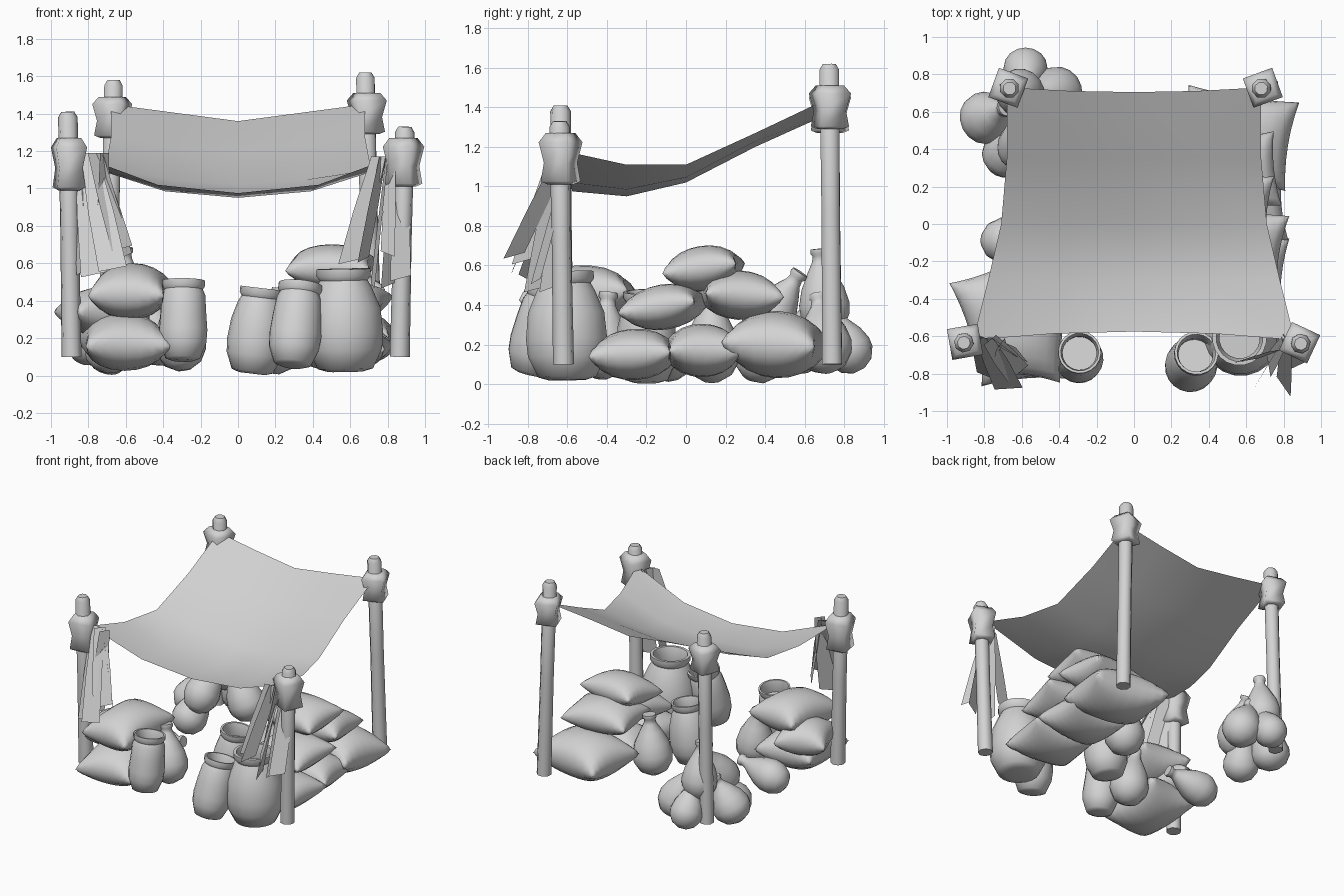
import bpy, bmesh, math
from mathutils import Vector, Matrix

cube = bpy.data.objects.get("Cube")
if cube:
    bpy.data.objects.remove(cube, do_unlink=True)

GREY = (0.65, 0.65, 0.65, 1)
mat = bpy.data.materials.new("plain grey")
mat.use_nodes = True
mat.diffuse_color = GREY
mat.node_tree.nodes["Principled BSDF"].inputs["Base Color"].default_value = GREY


def finish(name, bm, angle=40, matrix=Matrix(), fix_normals=True):
    if fix_normals:
        bmesh.ops.recalc_face_normals(bm, faces=bm.faces)
    mesh = bpy.data.meshes.new(name)
    bm.to_mesh(mesh)
    bm.free()
    obj = bpy.data.objects.new(name, mesh)
    bpy.context.collection.objects.link(obj)
    mesh.materials.append(mat)
    mesh.transform(matrix)
    bpy.ops.object.select_all(action="DESELECT")
    obj.select_set(True)
    bpy.context.view_layer.objects.active = obj
    bpy.ops.object.shade_smooth_by_angle(angle=math.radians(angle))


def lathe(name, profile, sides, matrix=Matrix(), angle=40):
    """Turn (radius, height) pairs round z; ends are closed."""
    bm = bmesh.new()
    rings = []
    for r, z in profile:
        rings.append([bm.verts.new((r * math.cos(t * math.tau / sides),
                                    r * math.sin(t * math.tau / sides), z))
                      for t in range(sides)])
    for low, high in zip(rings, rings[1:]):
        for i in range(sides):
            j = (i + 1) % sides
            bm.faces.new((low[i], low[j], high[j], high[i]))
    bm.faces.new(rings[0][::-1])
    bm.faces.new(rings[-1])
    finish(name, bm, angle, matrix)


def aim(start, direction):
    return Matrix.Translation(start) @ Vector(direction).to_track_quat("Z", "Y").to_matrix().to_4x4()


# Posts, each with a waisted block near the top and a bevelled tip
def post(name, foot, head, collar_low, collar_high, turn):
    foot, head = Vector(foot), Vector(head)
    axis = head - foot
    length = axis.length
    lathe(name, [(0.054, 0), (0.05, length * 0.5), (0.053, length - 0.03), (0.035, length)],
          8, aim(foot, axis), 60)
    h = collar_high - collar_low
    t = (collar_low - foot.z) / axis.z
    place = Matrix.Translation(foot + axis * t) @ Matrix.Rotation(math.radians(turn), 4, "Z")
    lathe(name + "_collar", [(0.07, 0), (0.107, h * 0.06), (0.09, h * 0.42),
                             (0.118, h * 0.82), (0.08, h)], 4, place, 95)


post("front_right_post", (-0.89, -0.62, 0.1), (-0.91, -0.635, 1.41), 0.99, 1.27, 55)
post("front_left_post", (0.865, -0.62, 0.1), (0.892, -0.64, 1.33), 1.01, 1.27, 20)
post("back_left_post", (0.72, 0.74, 0.1), (0.68, 0.725, 1.62), 1.29, 1.51, 65)
post("back_right_post", (-0.7, 0.74, 0.1), (-0.665, 0.725, 1.58), 1.27, 1.49, 25)

# Sagging canopy: rows of (y, half width, edge height, middle height, sag power)
ROWS = [(0.73, 0.68, 1.45, 1.36, 1.0), (0.35, 0.68, 1.27, 1.2, 1.3),
        (0.0, 0.71, 1.11, 1.02, 1.8), (-0.3, 0.78, 1.11, 0.95, 2.2),
        (-0.62, 0.86, 1.18, 0.975, 2.2)]
bm = bmesh.new()
grid = []
for n, (y, half, edge, middle, power) in enumerate(ROWS):
    bow = (-0.025, 0, 0, 0, 0.045)[n]
    grid.append([bm.verts.new((half * u, y + bow * (1 - u * u),
                               middle + (edge - middle) * abs(u) ** power))
                 for u in (-1, -0.5, 0, 0.5, 1)])
for a, b in zip(grid, grid[1:]):
    for i in range(4):
        bm.faces.new((a[i], b[i], b[i + 1], a[i + 1]))
finish("canopy", bm, 60, fix_normals=False)


# Hanging cloth strips fanning out from the front corners, each twisted its own way
def strips(name, top, across, ends):
    bm = bmesh.new()
    across = Vector(across).normalized()
    for n, (x, y, z, width, twist) in enumerate(ends):
        end = Vector((x, y, z))
        start = Vector(top) + across * 0.03 * (n - len(ends) / 2)
        side = Matrix.Rotation(math.radians(twist), 3, "Z") @ across
        pairs = []
        for t, w in ((0, 0.6), (0.5, 0.9), (1, 1)):
            p = start.lerp(end, t)
            pairs.append([bm.verts.new(p + side * width * w * s + Vector((0, 0, s * 0.03 * t)))
                          for s in (-0.5, 0.5)])
        for a, b in zip(pairs, pairs[1:]):
            bm.faces.new((a[0], b[0], b[1], a[1]))
    finish(name, bm, 20, fix_normals=False)


strips("right_cloth", (-0.77, -0.62, 1.19), (0.9, -0.35, 0),
       [(-0.84, -0.72, 0.55, 0.1, -40), (-0.77, -0.82, 0.54, 0.15, 0),
        (-0.67, -0.88, 0.57, 0.15, 25), (-0.62, -0.8, 0.68, 0.14, 60),
        (-0.6, -0.7, 0.64, 0.1, -30), (-0.72, -0.74, 0.58, 0.13, 75)])
strips("left_cloth", (0.82, -0.62, 1.17), (0.6, 0.5, 0),
       [(0.6, -0.73, 0.61, 0.13, -30), (0.67, -0.83, 0.62, 0.12, 20),
        (0.72, -0.76, 0.48, 0.12, 60), (0.8, -0.87, 0.65, 0.13, 85),
        (0.8, -0.7, 0.48, 0.11, 10), (0.87, -0.76, 0.52, 0.12, -15)])


# Stuffed sacks: two puffed sheets sharing a pinched seam
def sack(name, centre, size, turn=0, tilt=(0, 0)):
    bm = bmesh.new()
    n = 10
    for side in (1, -1):
        def point(i, j):
            u, v = math.sin((i / n - 0.5) * math.pi), math.sin((j / n - 0.5) * math.pi)
            puff = max(0, (1 - u * u) * (1 - v * v)) ** 0.42
            return bm.verts.new((size[0] / 2 * u * (1 - 0.08 * (1 - v * v)),
                                 size[1] / 2 * v * (1 - 0.08 * (1 - u * u)),
                                 side * size[2] / 2 * puff))
        sheet = [[point(i, j) for j in range(n + 1)] for i in range(n + 1)]
        for i in range(n):
            for j in range(n):
                bm.faces.new((sheet[i][j], sheet[i + 1][j], sheet[i + 1][j + 1], sheet[i][j + 1]))
    bmesh.ops.remove_doubles(bm, verts=bm.verts, dist=0.0005)
    turn, ax, ay = (math.radians(a) for a in (turn, *tilt))
    finish(name, bm, 75, Matrix.Translation(centre) @ Matrix.Rotation(turn, 4, "Z")
           @ Matrix.Rotation(ax, 4, "X") @ Matrix.Rotation(ay, 4, "Y"))


sack("left_sack_front", (0.55, -0.26, 0.15), (0.52, 0.42, 0.26), -6, (3, 0))
sack("left_sack_middle", (0.55, 0.08, 0.17), (0.52, 0.38, 0.27), 5)
sack("left_sack_back", (0.55, 0.46, 0.2), (0.6, 0.48, 0.34), -9, (-3, 0))
sack("left_sack_upper_front", (0.56, -0.11, 0.39), (0.48, 0.4, 0.23), -10, (9, 0))
sack("left_sack_upper_back", (0.51, 0.27, 0.45), (0.52, 0.4, 0.25), 6, (-3, 0))
sack("left_sack_top", (0.5, 0.09, 0.585), (0.46, 0.38, 0.23), -6, (8, 0))
sack("right_sack_lower", (-0.61, -0.57, 0.18), (0.46, 0.56, 0.31), 5, (5, 0))
sack("right_sack_upper", (-0.57, -0.55, 0.45), (0.41, 0.56, 0.3), -6, (5, 0))
sack("right_sack_side", (-0.74, -0.44, 0.34), (0.38, 0.4, 0.26), 20)


# Wide-mouthed jars with a hollow neck
def jar(name, foot, radius, height, lean, mouth):
    shape = [(0.45, 0), (0.72, 0.03), (0.96, 0.22), (1, 0.38), (0.94, 0.62),
             (mouth + 0.02, 0.82), (mouth - 0.08, 0.89), (mouth, 0.93), (mouth, 1),
             (mouth - 0.1, 1), (mouth - 0.18, 0.9), (mouth - 0.15, 0.78)]
    lathe(name, [(r * radius, z * height) for r, z in shape], 20,
          aim(foot, (lean[0], lean[1], 1)), 50)


jar("tall_jar", (0.575, -0.6, 0.02), 0.208, 0.55, (-0.02, -0.02), 0.7)
jar("leaning_jar", (0.29, -0.79, 0.05), 0.14, 0.45, (0.1, 0.23), 0.84)
jar("inner_jar", (0.075, -0.2, 0.01), 0.155, 0.46, (0.12, 0), 0.76)
jar("right_jar", (-0.295, -0.74, 0.08), 0.13, 0.43, (0.01, 0.13), 0.88)


# Bottle gourds: round body, narrow neck and a small lip
def gourd(name, centre, direction, radius=0.125, length=0.38):
    shape = [(0.25, 0), (0.7, 0.08), (0.97, 0.23), (1, 0.36), (0.85, 0.54), (0.56, 0.72),
             (0.32, 0.85), (0.27, 0.92), (0.35, 0.95), (0.33, 1)]
    lathe(name, [(r * radius, (z - 0.35) * length) for r, z in shape], 16,
          aim(centre, direction), 70)


gourd("standing_gourd", (0.2, 0.13, 0.17), (0.1, 0, 1), 0.145, 0.46)
gourd("jar_side_gourd", (-0.31, -0.42, 0.18), (-0.15, 0.1, 1), 0.14, 0.44)
gourd("lying_gourd", (-0.67, -0.09, 0.14), (1, -0.05, 0.2), 0.125, 0.42)
gourd("cluster_gourd_front", (-0.68, 0.38, 0.14), (0.2, 0.4, 0.6), 0.13, 0.38)
gourd("cluster_gourd_leaning", (-0.6, 0.42, 0.33), (0.08, 0.4, 0.6), 0.13, 0.44)
gourd("cluster_gourd_side", (-0.79, 0.57, 0.19), (0.4, 0.2, 0.8), 0.14, 0.38)
gourd("cluster_gourd_back", (-0.58, 0.82, 0.18), (0, -0.4, 0.8), 0.12, 0.36)
gourd("cluster_gourd_inner", (-0.42, 0.7, 0.2), (-0.35, -0.1, 0.8), 0.14, 0.42)
gourd("cluster_gourd_top", (-0.61, 0.7, 0.4), (0.02, -0.1, 1), 0.13, 0.44)
